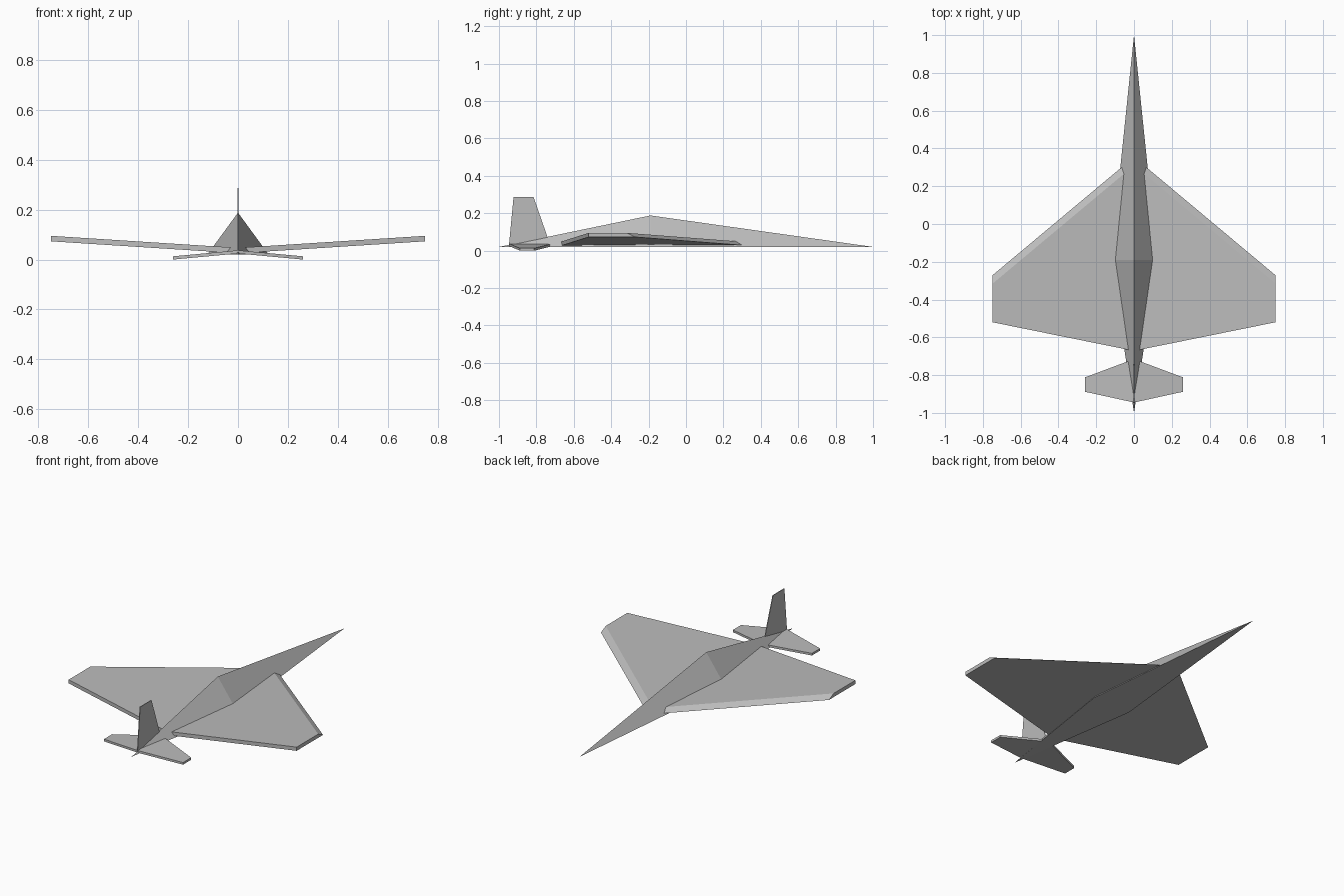
import bpy
import bmesh

if "Cube" in bpy.data.objects:
    bpy.data.objects.remove(bpy.data.objects["Cube"])

grey = bpy.data.materials.new("light grey")
grey.diffuse_color = (0.5, 0.5, 0.5, 1)
grey.use_nodes = True
grey.node_tree.nodes["Principled BSDF"].inputs["Base Color"].default_value = grey.diffuse_color


def build(name, verts, faces):
    """Flat-shaded part from a short list of points and faces."""
    bm = bmesh.new()
    vs = [bm.verts.new(v) for v in verts]
    for f in faces:
        bm.faces.new([vs[i] for i in f])
    bmesh.ops.recalc_face_normals(bm, faces=bm.faces)
    mesh = bpy.data.meshes.new(name)
    bm.to_mesh(mesh)
    bm.free()
    mesh.materials.append(grey)
    obj = bpy.data.objects.new(name, mesh)
    bpy.context.collection.objects.link(obj)
    return obj


def prism(name, lower, upper):
    """Closed slab between two matching outlines."""
    n = len(lower)
    sides = [(i, (i + 1) % n, (i + 1) % n + n, i + n) for i in range(n)]
    return build(name, lower + upper,
                 [tuple(range(n)), tuple(range(n, 2 * n))] + sides)


def wing_half(name, side, span, root, tip, z_root, z_tip, thick, bevel):
    """Tapered slab; root and tip are (trailing y, leading y)."""
    def outline(dz, cut):
        return [(0, root[0], z_root + dz), (side * span, tip[0], z_tip + dz),
                (side * span, tip[1] - cut, z_tip + dz), (0, root[1] - cut, z_root + dz)]
    return prism(name, outline(0, 0), outline(thick, bevel))


# Fuselage: long folded dart with a ridge and a flat underside
build("fuselage",
      [(0, 1, 0.02), (0, -1, 0.02), (-0.123, -0.19, 0.02),
       (0.123, -0.19, 0.02), (0, -0.19, 0.188)],
      [(0, 2, 4), (0, 4, 3), (1, 4, 2), (1, 3, 4), (0, 3, 1, 2)])

# Main wings with raised tips and slanted leading edges, drooping tailplanes
for label, side in (("left", -1), ("right", 1)):
    wing_half(label + "_wing", side, 0.75, (-0.672, 0.355), (-0.52, -0.272),
              0.025, 0.073, 0.022, 0.045)
    wing_half(label + "_tailplane", side, 0.26, (-0.945, -0.715), (-0.888, -0.812),
              0.024, 0.0, 0.013, 0.0)

# Upright tail fin
fin = [(-0.947, 0.025), (-0.724, 0.025), (-0.815, 0.287), (-0.922, 0.287)]
prism("tail_fin", [(-0.002, y, z) for y, z in fin], [(0.002, y, z) for y, z in fin])
